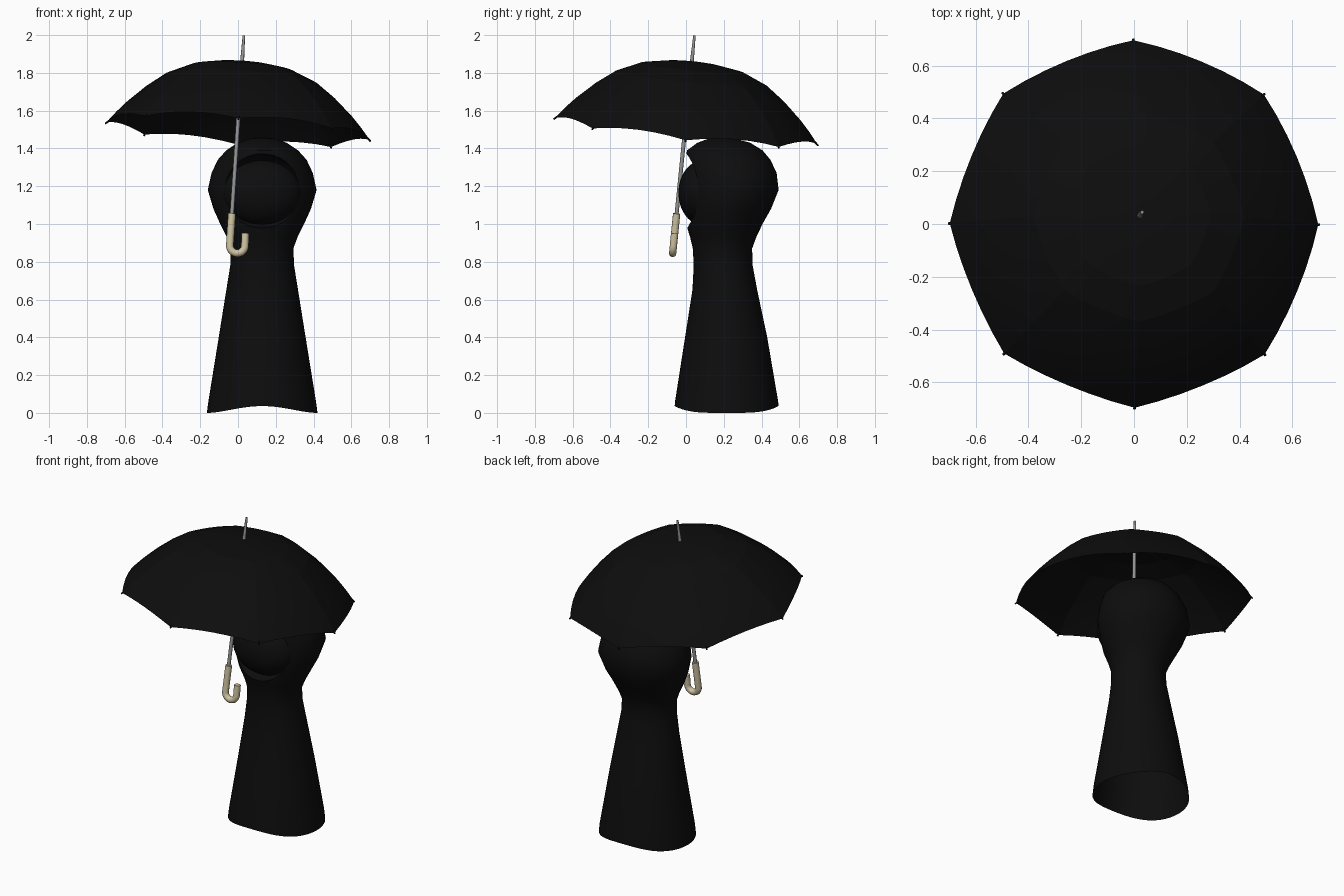
import bpy, bmesh, math
from mathutils import Vector, Matrix

cube = bpy.data.objects.get("Cube")
if cube:
    bpy.data.objects.remove(cube, do_unlink=True)


def material(name, r, g, b):
    m = bpy.data.materials.new(name)
    m.use_nodes = True
    m.diffuse_color = (r, g, b, 1)
    m.node_tree.nodes["Principled BSDF"].inputs["Base Color"].default_value = (r, g, b, 1)
    return m


BLACK = material("black cloth", 0.004, 0.004, 0.004)
GREY = material("grey metal", 0.3, 0.3, 0.3)
CREAM = material("cream handle", 0.62, 0.55, 0.36)


def finish(obj, angle=40):
    bpy.ops.object.select_all(action='DESELECT')
    obj.select_set(True)
    bpy.context.view_layer.objects.active = obj
    bpy.ops.object.shade_smooth_by_angle(angle=math.radians(angle))
    return obj


def from_bmesh(name, bm, mat):
    bmesh.ops.recalc_face_normals(bm, faces=bm.faces)
    mesh = bpy.data.meshes.new(name)
    bm.to_mesh(mesh)
    bm.free()
    mesh.materials.append(mat)
    obj = bpy.data.objects.new(name, mesh)
    bpy.context.collection.objects.link(obj)
    return obj


def bridge(bm, rings):
    for lower, upper in zip(rings, rings[1:]):
        n = len(lower)
        for i in range(n):
            j = (i + 1) % n
            bm.faces.new((lower[i], lower[j], upper[j], upper[i]))


def fan(bm, ring, co):
    centre = bm.verts.new(co)
    for i in range(len(ring)):
        bm.faces.new((ring[i - 1], ring[i], centre))


def tube(name, points, radius, mat, taper=None):
    curve = bpy.data.curves.new(name, 'CURVE')
    curve.dimensions = '3D'
    curve.bevel_depth = radius
    curve.bevel_resolution = 3
    curve.use_fill_caps = True
    spline = curve.splines.new('POLY')
    spline.points.add(len(points) - 1)
    for i, (p, co) in enumerate(zip(spline.points, points)):
        p.co = (*co, 1)
        p.radius = taper[i] if taper else 1
    curve.materials.append(mat)
    obj = bpy.data.objects.new(name, curve)
    bpy.context.collection.objects.link(obj)
    bpy.ops.object.select_all(action='DESELECT')
    obj.select_set(True)
    bpy.context.view_layer.objects.active = obj
    bpy.ops.object.convert(target='MESH')
    return finish(bpy.context.object)


def ellipsoid(name, centre, size, mat):
    bm = bmesh.new()
    bmesh.ops.create_uvsphere(bm, u_segments=40, v_segments=24, radius=1)
    bmesh.ops.transform(bm, verts=bm.verts,
                        matrix=Matrix.Translation(centre) @ Matrix.Diagonal((*size, 1)))
    return finish(from_bmesh(name, bm, mat))


# Hooded cloak: rows of height, half width, front y, back y
CX = 0.128
ROWS = [(0, .293, -.06, .49), (.06, .285, -.058, .488), (.4, .23, -.005, .43),
        (.65, .19, .034, .377), (.78, .169, .041, .353), (.87, .165, .036, .35),
        (.93, .187, .022, .372), (1, .222, 0, .405), (1.08, .258, -.006, .45),
        (1.18, .288, -.008, .49), (1.27, .268, -.006, .48), (1.34, .235, -.004, .447),
        (1.39, .19, .006, .405), (1.43, .13, .06, .34), (1.452, .065, .12, .26)]
N = 56
bm = bmesh.new()
rings = []
for k, (z, w, front, back) in enumerate(ROWS):
    ring = []
    for i in range(N):
        a = 2 * math.pi * i / N
        lift = 0.036 * math.sin(a) ** 4 if k == 0 else 0
        y = (front + back) / 2 + (back - front) / 2 * math.sin(a)
        ring.append(bm.verts.new((CX + w * math.cos(a), y, z + lift)))
    rings.append(ring)
bridge(bm, rings)
fan(bm, rings[-1], (CX, .19, 1.46))
fan(bm, rings[0], (CX, .215, 0.02))
cloak = from_bmesh("hooded_cloak", bm, BLACK)

# Hollow out the face opening, then open the hem
cutter = ellipsoid("face_opening_cutter", (CX, -.01, 1.175), (.222, .16, .197), BLACK)
cutter.hide_render = True
cut = cloak.modifiers.new("face opening", 'BOOLEAN')
cut.operation = 'DIFFERENCE'
cut.solver = 'EXACT'
cut.object = cutter
bpy.context.view_layer.objects.active = cloak
bpy.ops.object.modifier_apply(modifier=cut.name)
bpy.data.objects.remove(cutter, do_unlink=True)
bm = bmesh.new()
bm.from_mesh(cloak.data)
hem = [f for f in bm.faces if f.calc_center_median().z < .05 and f.normal.z < -.5]
bmesh.ops.delete(bm, geom=hem, context='FACES')
bm.to_mesh(cloak.data)
bm.free()
finish(cloak)

# Dark rounded face inside the hood
ellipsoid("face", (CX, .09, 1.165), (.208, .13, .172), BLACK)

# Umbrella frame, tilted about the rim centre
AXIS = Vector((.067, .1, 1)).normalized()
FRAME = (Matrix.Translation((0, 0, 1.49))
         @ Vector((0, 0, 1)).rotation_difference(AXIS).to_matrix().to_4x4())

# Canopy: eight gores whose edges lift between the ribs
PROFILE = [(.7, 0), (.65, .062), (.6, .117), (.5, .21), (.4, .285), (.27, .342), (.14, .364)]
GORE = 6
bm = bmesh.new()
rings = []
for r, h in PROFILE:
    ring = []
    for i in range(8 * GORE):
        a = 2 * math.pi * i / (8 * GORE)
        t = 2 * (i % GORE) / GORE - 1
        sag = 1 - t * t
        s = r * (1 - .045 * sag)
        lift = .025 * sag * (r / .7) ** 4
        ring.append(bm.verts.new(FRAME @ Vector((s * math.cos(a), s * math.sin(a), h + lift))))
    rings.append(ring)
bridge(bm, rings)
fan(bm, rings[-1], FRAME @ Vector((0, 0, .375)))
finish(from_bmesh("umbrella_canopy", bm, BLACK), 12)

# Rib tips at the canopy corners
for i in range(8):
    d = Vector((math.cos(i * math.pi / 4), math.sin(i * math.pi / 4), 0))
    tube(f"rib_tip_{i + 1}", [FRAME @ (d * .685 + Vector((0, 0, .012))),
                              FRAME @ (d * .704 + Vector((0, 0, -.006)))], .005, BLACK)


# Shaft and spike along the tilted axis
def on_axis(z):
    return Vector((-.003, -.006, 1.49)) + Vector((.067, .1, 1)) * (z - 1.49)


tube("umbrella_shaft", [on_axis(1.0), on_axis(1.86)], .011, GREY)
tube("umbrella_spike", [on_axis(1.84), on_axis(1.998)], .011, GREY, [1, .6])

# Hooked handle
top = on_axis(1.055)
stem = on_axis(.885)
R = .04
path = [top, on_axis(.97), stem]
for i in range(1, 13):
    a = math.pi + math.pi * i / 12
    drop = R * math.sin(a)
    path.append(stem + Vector((R + R * math.cos(a), .1 * drop, drop)))
path.append(path[-1] + Vector((.002, .006, .065)))
tube("umbrella_handle", path, .02, CREAM)
